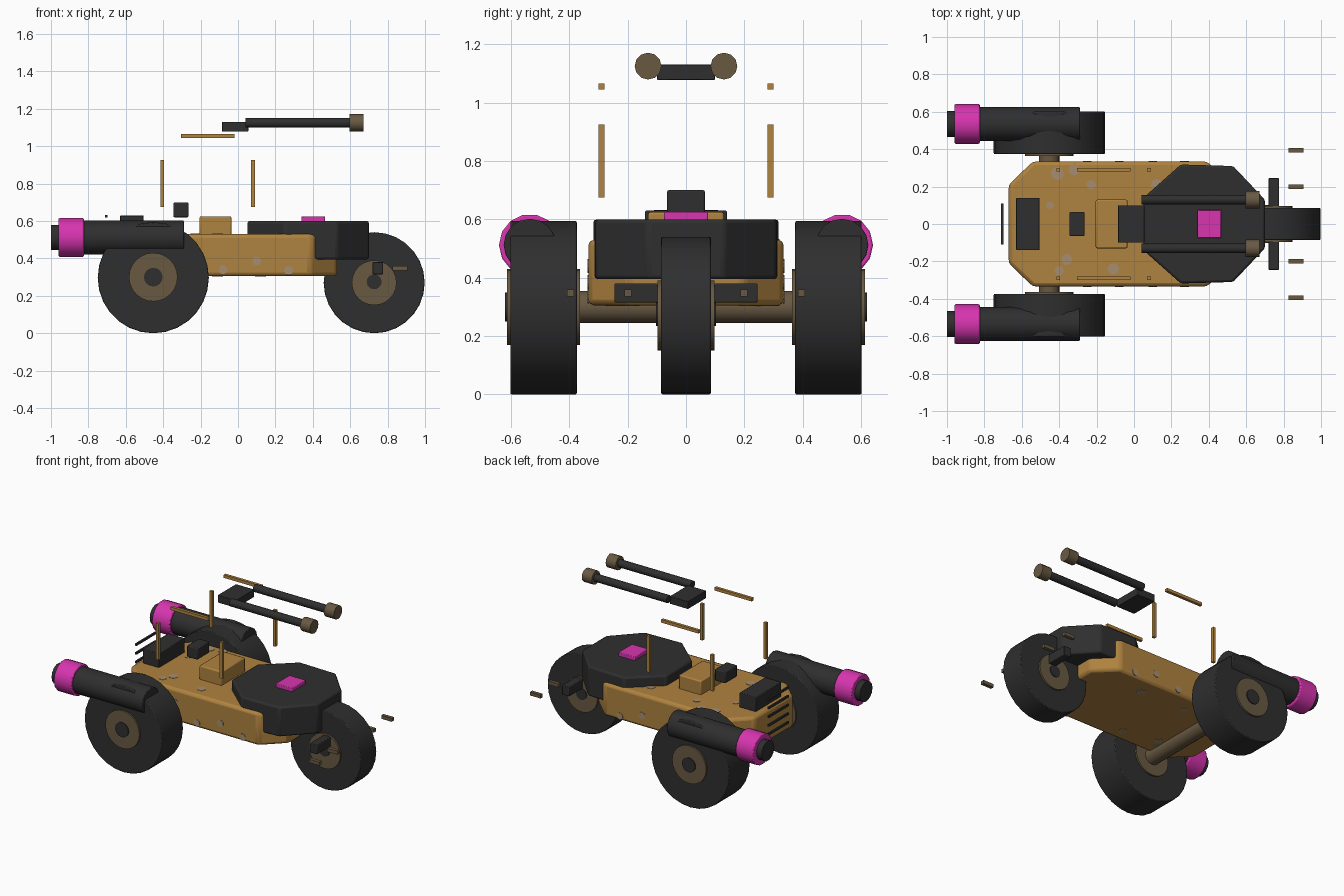
import bpy, bmesh, math

cube = bpy.data.objects.get("Cube")
if cube:
    bpy.data.objects.remove(cube, do_unlink=True)


def material(name, rgb):
    m = bpy.data.materials.new(name)
    m.use_nodes = True
    m.diffuse_color = (*rgb, 1)
    m.node_tree.nodes["Principled BSDF"].inputs["Base Color"].default_value = (*rgb, 1)
    return m


TAN = material("sandy tan", (0.43, 0.225, 0.05))
SPOT = material("pale dust", (0.38, 0.27, 0.16))
DARK = material("charcoal", (0.028, 0.028, 0.028))
BROWN = material("dull brown", (0.14, 0.10, 0.055))
PINK = material("magenta", (0.68, 0.035, 0.43))


def finish(obj, name, mat, bevel=0.0, segments=2):
    obj.name = name
    obj.data.materials.append(mat)
    if bevel:
        mod = obj.modifiers.new("bevel", 'BEVEL')
        mod.width = bevel
        mod.segments = segments
    bpy.ops.object.select_all(action='DESELECT')
    obj.select_set(True)
    bpy.context.view_layer.objects.active = obj
    bpy.ops.object.shade_smooth_by_angle(angle=math.radians(35))
    return obj


def box(name, mat, x, y, z, bevel=0.0):
    """Box from (low, high) ranges on each axis."""
    centre = [(a + b) / 2 for a, b in (x, y, z)]
    bpy.ops.mesh.primitive_cube_add(size=1, location=centre)
    obj = bpy.context.object
    for v in obj.data.vertices:
        for i, (a, b) in enumerate((x, y, z)):
            v.co[i] *= b - a
    return finish(obj, name, mat, bevel)


def cylinder(name, mat, axis, centre, radius, length, sides=24, bevel=0.0):
    turn = {'X': (0, math.pi / 2, 0), 'Y': (math.pi / 2, 0, 0), 'Z': (0, 0, 0)}[axis]
    bpy.ops.mesh.primitive_cylinder_add(vertices=sides, radius=radius, depth=length,
                                        location=centre, rotation=turn)
    return finish(bpy.context.object, name, mat, bevel)


def slab(name, mat, half, low, high, bevel):
    """Vertical prism whose outline is mirrored across y = 0."""
    outline = half + [(x, -y) for x, y in reversed(half)]
    bm = bmesh.new()
    face = bm.faces.new([bm.verts.new((x, y, low)) for x, y in outline])
    top = bmesh.ops.extrude_face_region(bm, geom=[face])["geom"]
    for v in top:
        if isinstance(v, bmesh.types.BMVert):
            v.co.z = high
    bmesh.ops.recalc_face_normals(bm, faces=bm.faces)
    mesh = bpy.data.meshes.new(name)
    bm.to_mesh(mesh)
    bm.free()
    obj = bpy.data.objects.new(name, mesh)
    bpy.context.collection.objects.link(obj)
    return finish(obj, name, mat, bevel)


# Hull and nose cowl
slab("hull", TAN, [(-0.67, 0.21), (-0.54, 0.335), (0.39, 0.335), (0.53, 0.20)], 0.305, 0.53, 0.02)
slab("nose_cowl", DARK, [(0.05, 0.14), (0.25, 0.318), (0.53, 0.31), (0.70, 0.13)], 0.395, 0.60, 0.012)
box("nose_plate", PINK, (0.34, 0.465), (-0.075, 0.075), (0.595, 0.625), 0.004)

# Deck fittings
box("rear_locker", DARK, (-0.63, -0.505), (-0.14, 0.14), (0.53, 0.63), 0.004)
box("seat_back", DARK, (-0.345, -0.265), (-0.065, 0.065), (0.62, 0.70), 0.006)
box("seat", TAN, (-0.205, -0.035), (-0.13, 0.13), (0.52, 0.625), 0.008)
for i in range(5):
    z = 0.385 + i * 0.06
    box(f"rear_grille_bar_{i + 1}", DARK, (-0.71, -0.698), (-0.11, 0.11), (z - 0.007, z + 0.007))

# Pale dust patches on deck, belly and flanks
for x, y, r in [(-0.41, 0.27, 0.035), (-0.32, 0.29, 0.03), (-0.23, 0.21, 0.025), (0.12, 0.21, 0.03),
                (-0.36, -0.19, 0.03), (-0.40, -0.25, 0.025), (-0.11, -0.24, 0.03), (-0.45, 0.1, 0.02)]:
    for z in (0.53, 0.305):
        cylinder("dust_patch", SPOT, 'Z', (x, y, z), r, 0.005, 10)
for side in (1, -1):
    for x, z in [(0.10, 0.385), (0.27, 0.335), (-0.08, 0.34), (-0.25, 0.44)]:
        cylinder("flank_patch", SPOT, 'Y', (x, side * 0.335, z), 0.024, 0.005, 10)

# Front wheel and its steering bar
cylinder("front_tyre", DARK, 'Y', (0.728, 0, 0.27), 0.27, 0.17, 28, 0.005)
cylinder("front_hub", BROWN, 'Y', (0.728, 0, 0.27), 0.12, 0.195)
cylinder("front_hub_cap", DARK, 'Y', (0.728, 0, 0.275), 0.04, 0.205, 16)
box("steering_bar", DARK, (0.72, 0.775), (-0.245, 0.245), (0.315, 0.38), 0.004)

# Rear axle
cylinder("rear_axle", BROWN, 'Y', (-0.453, 0, 0.30), 0.055, 1.2, 16)

for side, label in ((1, "left"), (-1, "right")):
    # Rear wheels
    y = side * 0.488
    cylinder(f"{label}_rear_tyre", DARK, 'Y', (-0.453, y, 0.297), 0.297, 0.228, 28, 0.005)
    cylinder(f"{label}_rear_hub", BROWN, 'Y', (-0.453, y, 0.30), 0.13, 0.25)
    cylinder(f"{label}_rear_hub_cap", DARK, 'Y', (-0.453, side * 0.59, 0.30), 0.05, 0.06, 16)

    # Exhausts
    y = side * 0.535
    cylinder(f"{label}_exhaust_pipe", DARK, 'X', (-0.56, y, 0.512), 0.09, 0.54, 16, 0.004)
    cylinder(f"{label}_exhaust_ring", PINK, 'X', (-0.892, y, 0.512), 0.106, 0.135, 14, 0.006)
    cylinder(f"{label}_exhaust_tip", DARK, 'X', (-0.90, y, 0.512), 0.069, 0.20, 14)

    # Cage posts and rails
    ys = (side * 0.29 - 0.01, side * 0.29 + 0.01)
    for x, end in ((-0.405, "rear"), (0.08, "front")):
        box(f"{label}_{end}_post", TAN, (x - 0.01, x + 0.01), ys, (0.675, 0.925))
    box(f"{label}_roof_rail", TAN, (-0.305, -0.02), ys, (1.045, 1.066))

    # Twin barrels
    y = side * 0.13
    cylinder(f"{label}_barrel", DARK, 'X', (0.32, y, 1.125), 0.026, 0.56, 12)
    cylinder(f"{label}_muzzle", BROWN, 'X', (0.634, y, 1.125), 0.046, 0.076, 12)

    # Floating front pegs
    for y in (0.198, 0.395):
        box(f"{label}_front_peg", BROWN, (0.825, 0.905),
            (side * y - 0.012, side * y + 0.012), (0.336, 0.36))

box("barrel_mount", DARK, (-0.085, 0.055), (-0.1, 0.1), (1.078, 1.13), 0.003)
